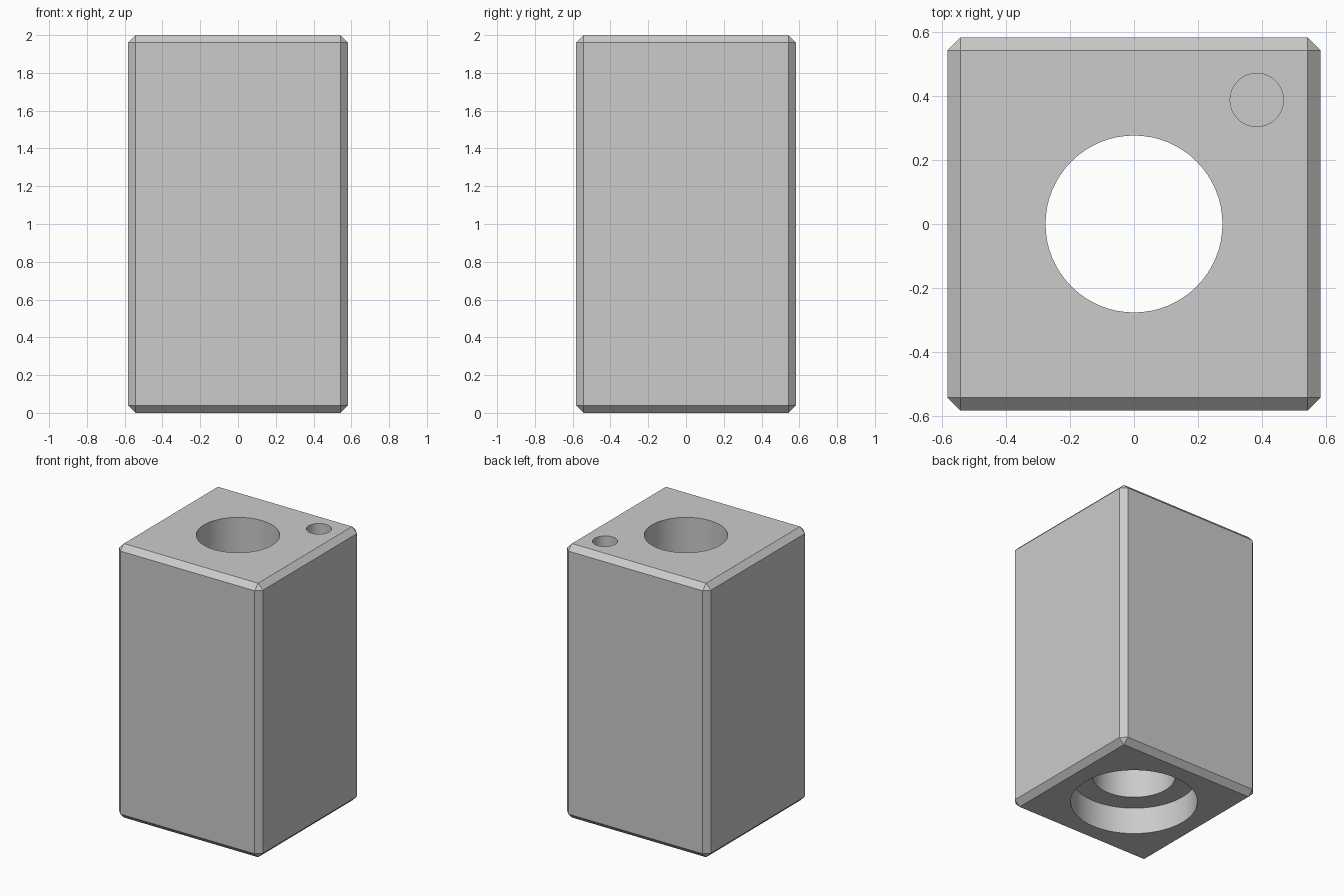
import bpy

if "Cube" in bpy.data.objects:
    bpy.data.objects.remove(bpy.data.objects["Cube"])

HALF, HEIGHT, CHAMFER = 0.582, 2.0, 0.04

# Square block with every edge chamfered
bpy.ops.mesh.primitive_cube_add(size=1, location=(0, 0, HEIGHT / 2))
block = bpy.context.object
block.name = "bored_block"
block.scale = (2 * HALF, 2 * HALF, HEIGHT)
bpy.ops.object.transform_apply(location=True, rotation=False, scale=True)
bevel = block.modifiers.new("chamfer", 'BEVEL')
bevel.width = CHAMFER
bevel.segments = 1


def drill(name, x, y, radius, z0, z1):
    """Cut a vertical round hole from z0 to z1."""
    bpy.ops.mesh.primitive_cylinder_add(vertices=64, radius=radius, depth=z1 - z0,
                                        location=(x, y, (z0 + z1) / 2))
    cutter = bpy.context.object
    cutter.name = name
    cutter.hide_render = True
    cut = block.modifiers.new(name, 'BOOLEAN')
    cut.operation = 'DIFFERENCE'
    cut.solver = 'EXACT'
    cut.object = cutter
    return cutter


# Through bore, wide recess underneath, and blind pin hole in the top corner
cutters = [
    drill("main_bore_cutter", 0, 0, 0.276, -0.1, HEIGHT + 0.1),
    drill("bottom_recess_cutter", 0, 0, 0.423, -0.1, 0.195),
    drill("pin_hole_cutter", 0.383, 0.387, 0.083, HEIGHT - 0.4, HEIGHT + 0.1),
]

# Bake the cuts and drop the cutters
bpy.ops.object.select_all(action='DESELECT')
block.select_set(True)
bpy.context.view_layer.objects.active = block
for name in [m.name for m in block.modifiers]:
    bpy.ops.object.modifier_apply(modifier=name)
for cutter in cutters:
    bpy.data.objects.remove(cutter, do_unlink=True)

# Round bores shade smooth, chamfers stay crisp
bpy.ops.object.shade_smooth_by_angle(angle=0.5)
